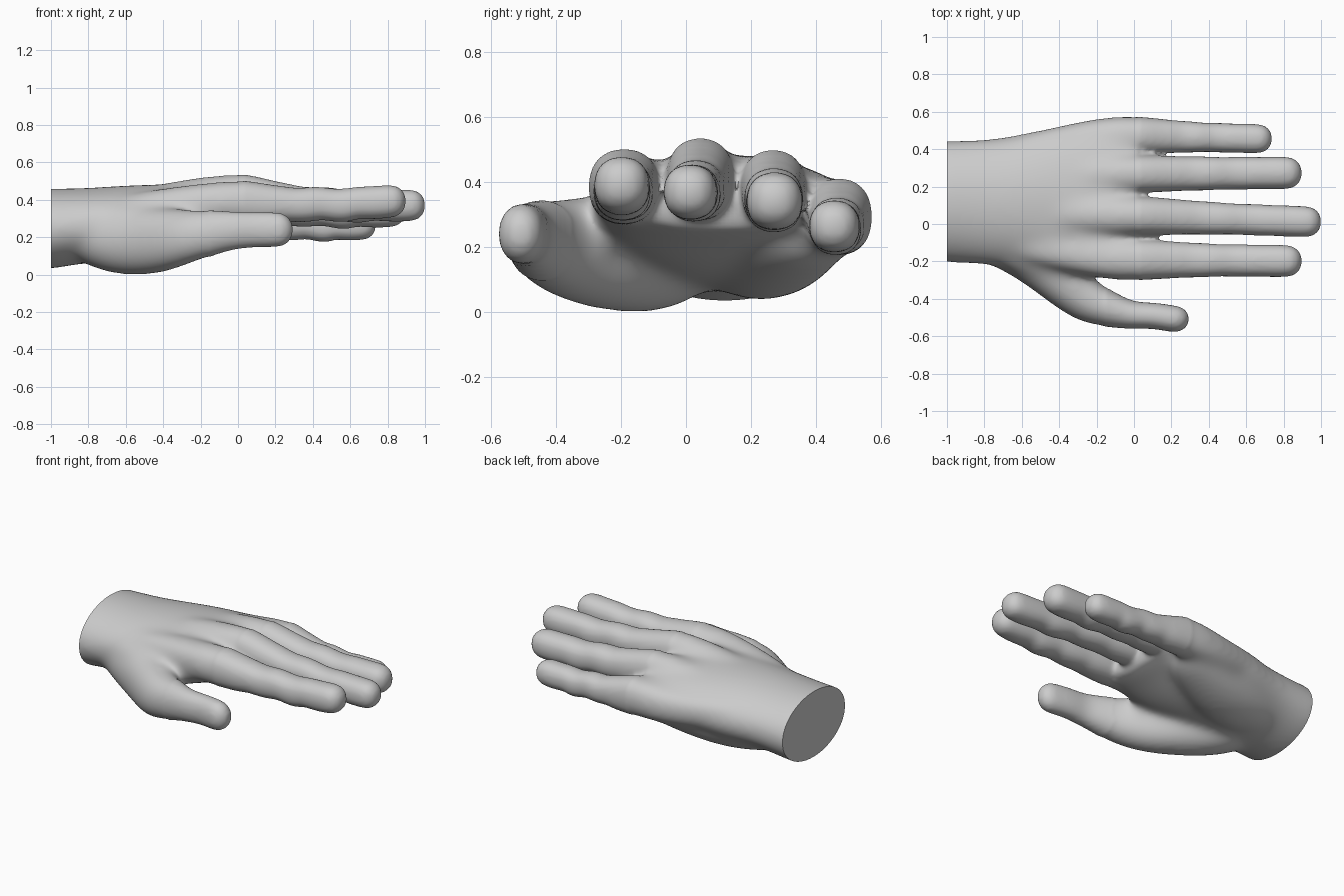
import bpy, bmesh, math

cube = bpy.data.objects.get("Cube")
if cube:
    bpy.data.objects.remove(cube)

skin = bpy.data.materials.new("plain grey")
skin.use_nodes = True
GREY = (0.6, 0.6, 0.6, 1)
skin.diffuse_color = GREY
skin.node_tree.nodes["Principled BSDF"].inputs["Base Color"].default_value = GREY

SIDES = 16
FLESH = 0.009   # allowance for what softening takes away
bm = bmesh.new()


def bulge(v, power):
    return math.copysign(abs(v) ** power, v)


def loft(stations, power=1.0):
    """Closed tube through (x, centre y, centre z, half width, half height)."""
    rings = []
    for x, cy, cz, ry, rz in stations:
        angles = [math.tau * i / SIDES for i in range(SIDES)]
        rings.append([bm.verts.new((x, cy + (ry + FLESH) * bulge(math.cos(a), power),
                                    cz + (rz + FLESH) * bulge(math.sin(a), power)))
                      for a in angles])
    for a, b in zip(rings, rings[1:]):
        for i in range(SIDES):
            j = (i + 1) % SIDES
            bm.faces.new((a[i], a[j], b[j], b[i]))
    bm.faces.new(rings[0][::-1])
    bm.faces.new(rings[-1])


def round_tip(stations, tip):
    """Add a dome from the last station out to x = tip."""
    x, cy, cz, ry, rz = stations[-1]
    for a in (0.5, 0.95, 1.3, 1.5):
        c = math.cos(a)
        stations.append((x + (tip - x) * math.sin(a), cy, cz, ry * c, rz * c))
    return stations


def finger(y0, y1, z0, z1, r0, r1, knuckle, tip):
    """Finger with its hand bone running back to the wrist."""
    st = [(-0.75, 0.12 + (y0 - 0.12) * 0.7, 0.32, 0.07, 0.08),
          (-0.3, 0.12 + (y0 - 0.12) * 0.92, z0 - 0.015, 0.1, knuckle * 0.88),
          (-0.1, y0, z0 - 0.005, r0 * 1.06, knuckle * 0.96),
          (0.03, y0, z0, r0, knuckle)]
    end = tip - r1
    # fraction along finger, girth, drop below the straight line
    for t, g, drop in ((0.18, 1.0, 0.014), (0.27, 0.96, 0.01), (0.36, 1.0, 0.02),
                       (0.46, 1.06, 0.014), (0.53, 0.98, 0.008), (0.62, 0.99, 0.022),
                       (0.71, 1.03, 0.02), (0.77, 0.95, 0.006), (0.87, 1.0, 0.008),
                       (1.0, 1.0, 0)):
        r = r0 + (r1 - r0) * min(1, t * 2)
        rz = knuckle + (r1 * 1.03 - knuckle) * min(1, t * 2.6)
        st.append((0.03 + (end - 0.03) * t, y0 + (y1 - y0) * t,
                   z0 + (z1 - z0) * t - drop, r * (1 + (g - 1) * 0.5), rz * g))
    loft(round_tip(st, tip), 0.88)


# index, middle, ring and little fingers
finger(-0.19, -0.198, 0.388, 0.392, 0.103, 0.079, 0.113, 0.897)
finger(0.045, 0.012, 0.412, 0.370, 0.098, 0.076, 0.125, 1.0)
finger(0.268, 0.273, 0.382, 0.342, 0.095, 0.080, 0.118, 0.897)
finger(0.472, 0.456, 0.297, 0.265, 0.095, 0.071, 0.116, 0.737)

# wrist and palm
loft([(-1.15, 0.12, 0.24, 0.325, 0.218), (-1.0, 0.12, 0.243, 0.325, 0.213),
      (-0.8, 0.117, 0.265, 0.333, 0.193), (-0.65, 0.12, 0.268, 0.35, 0.203),
      (-0.45, 0.13, 0.285, 0.39, 0.193), (-0.25, 0.12, 0.31, 0.41, 0.17),
      (-0.08, 0.11, 0.34, 0.39, 0.125), (0.03, 0.12, 0.335, 0.36, 0.09),
      (0.07, 0.13, 0.335, 0.33, 0.06)])

# pad on the little finger side
loft([(-0.95, 0.2, 0.23, 0.14, 0.12), (-0.7, 0.21, 0.19, 0.19, 0.145),
      (-0.45, 0.24, 0.19, 0.21, 0.158), (-0.18, 0.33, 0.24, 0.18, 0.13),
      (0.0, 0.39, 0.27, 0.13, 0.095)])

# thumb with its pad
loft(round_tip([(-0.92, 0.0, 0.24, 0.15, 0.13), (-0.76, -0.05, 0.195, 0.165, 0.165),
                (-0.6, -0.12, 0.172, 0.18, 0.178), (-0.4, -0.26, 0.18, 0.2, 0.172),
                (-0.28, -0.375, 0.2, 0.148, 0.145), (-0.18, -0.435, 0.215, 0.105, 0.125),
                (-0.08, -0.467, 0.23, 0.083, 0.103), (0.0, -0.49, 0.237, 0.064, 0.091),
                (0.1, -0.488, 0.24, 0.062, 0.086), (0.21, -0.508, 0.24, 0.066, 0.087)],
               0.293), 0.94)

# web between thumb and palm
loft([(-0.9, -0.02, 0.27, 0.14, 0.12), (-0.65, -0.1, 0.265, 0.14, 0.125),
      (-0.42, -0.2, 0.265, 0.16, 0.1), (-0.3, -0.27, 0.26, 0.13, 0.08),
      (-0.22, -0.3, 0.25, 0.09, 0.055)])

bmesh.ops.recalc_face_normals(bm, faces=bm.faces)
rough = bpy.data.meshes.new("hand_rough")
bm.to_mesh(rough)
bm.free()
source = bpy.data.objects.new("hand_rough", rough)
bpy.context.collection.objects.link(source)

# fuse the tubes into one skin
sub = source.modifiers.new("round", 'SUBSURF')
sub.levels = sub.render_levels = 2
fuse = source.modifiers.new("fuse", 'REMESH')
fuse.mode = 'VOXEL'
fuse.voxel_size = 0.013
soft = source.modifiers.new("soften", 'SMOOTH')
soft.factor = 0.5
soft.iterations = 6
bpy.context.view_layer.update()
mesh = bpy.data.meshes.new_from_object(
    source.evaluated_get(bpy.context.evaluated_depsgraph_get()))
bpy.data.objects.remove(source)

# soften the joins of palm, pads and hand bones further
bm = bmesh.new()
bm.from_mesh(mesh)
palm = [v for v in bm.verts if v.co.x < (0.03 if v.co.y > -0.35 else -0.15)]
for _ in range(40):
    bmesh.ops.smooth_vert(bm, verts=palm, factor=0.5,
                          use_axis_x=True, use_axis_y=True, use_axis_z=True)

# flat cut at the wrist
cut = bmesh.ops.bisect_plane(bm, geom=bm.verts[:] + bm.edges[:] + bm.faces[:],
                             plane_co=(-1, 0, 0), plane_no=(-1, 0, 0), clear_outer=True)
rim = [e for e in cut["geom_cut"] if isinstance(e, bmesh.types.BMEdge)]
bmesh.ops.contextual_create(bm, geom=rim)
bmesh.ops.recalc_face_normals(bm, faces=bm.faces)
bm.to_mesh(mesh)
bm.free()

mesh.name = "hand"
mesh.materials.clear()
mesh.materials.append(skin)
hand = bpy.data.objects.new("hand", mesh)
bpy.context.collection.objects.link(hand)
bpy.ops.object.select_all(action='DESELECT')
hand.select_set(True)
bpy.context.view_layer.objects.active = hand
bpy.ops.object.shade_smooth_by_angle(angle=math.radians(50))
